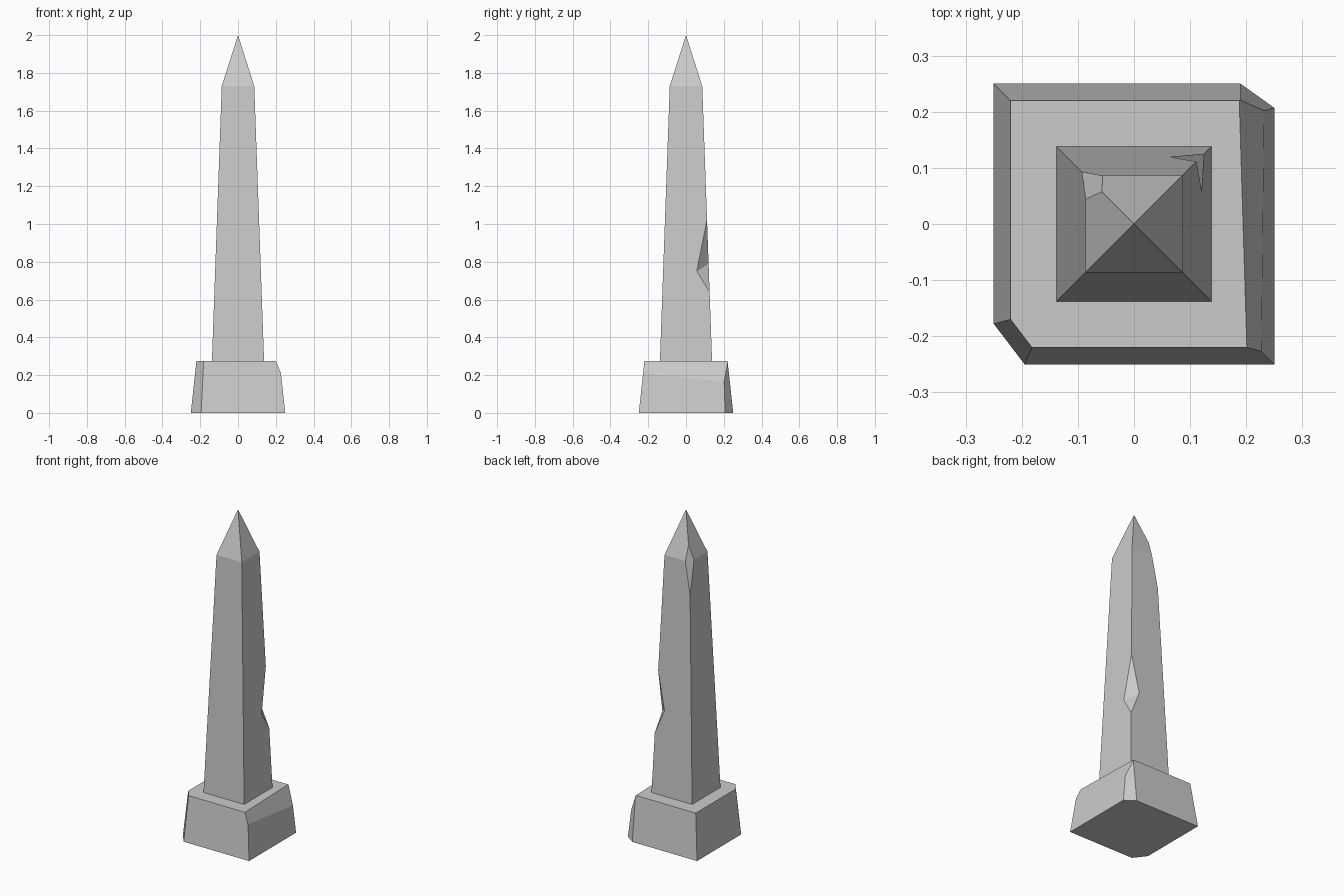
import bpy, bmesh
from mathutils import Vector

if "Cube" in bpy.data.objects:
    bpy.data.objects.remove(bpy.data.objects["Cube"])


def tapered(rings, apex=None):
    """Square rings (half width, z) stacked into a closed solid."""
    bm = bmesh.new()
    loops = [[bm.verts.new((sx * h, sy * h, z))
              for sx, sy in ((-1, -1), (1, -1), (1, 1), (-1, 1))] for h, z in rings]
    bm.faces.new(loops[0][::-1])
    for a, b in zip(loops, loops[1:]):
        for i in range(4):
            j = (i + 1) % 4
            bm.faces.new((a[i], a[j], b[j], b[i]))
    if apex is None:
        bm.faces.new(loops[-1])
    else:
        tip = bm.verts.new((0, 0, apex))
        for i in range(4):
            bm.faces.new((loops[-1][i], loops[-1][(i + 1) % 4], tip))
    return bm


def chip(bm, p, q, r, inside):
    """Slice off everything beyond the plane p-q-r and close the cut."""
    p, q, r = Vector(p), Vector(q), Vector(r)
    n = (q - p).cross(r - p).normalized()
    if n.dot(Vector(inside) - p) > 0:
        n = -n
    cut = bmesh.ops.bisect_plane(bm, geom=bm.verts[:] + bm.edges[:] + bm.faces[:], dist=1e-5,
                                 plane_co=p, plane_no=n, clear_outer=True)
    edges = [e for e in cut["geom_cut"] if isinstance(e, bmesh.types.BMEdge)]
    bmesh.ops.holes_fill(bm, edges=edges, sides=0)


def make(name, bm):
    bmesh.ops.recalc_face_normals(bm, faces=bm.faces[:])
    mesh = bpy.data.meshes.new(name)
    bm.to_mesh(mesh)
    bm.free()
    obj = bpy.data.objects.new(name, mesh)
    bpy.context.collection.objects.link(obj)
    return obj


# plinth with two chipped corners and a worn top edge
bm = tapered([(0.25, 0), (0.22, 0.275)])
centre = (0, 0, 0.12)
chip(bm, (0.227, -0.22, 0.21), (0.232, 0.2, 0.165), (0.201, -0.217, 0.275), centre)
chip(bm, (0.19, 0.25, 0), (0.25, 0.207, 0), (0.19, 0.22, 0.275), centre)
chip(bm, (-0.25, -0.178, 0), (-0.195, -0.25, 0), (-0.22, -0.17, 0.275), centre)
make("plinth", bm)

# tapered shaft with pointed cap, chipped at one shoulder
bm = tapered([(0.138, 0.275), (0.086, 1.73)], apex=2.0)
chip(bm, (-0.093, 0.093, 1.53), (-0.055, 0.087, 1.73), (-0.087, 0.043, 1.73), (0, 0, 1))
shaft = make("shaft", bm)

# wedge-shaped notch in the back right edge
points = [Vector(p) for p in ((0.111, 0.111, 1.02), (0.125, 0.125, 0.64),
                              (0.121, 0.057, 0.75), (0.063, 0.1195, 0.79))]
middle = (points[2] + points[3]) / 2
bm = bmesh.new()
v = [bm.verts.new(middle + (p - middle) * 1.5) for p in points]
for tri in ((0, 1, 2), (0, 1, 3), (0, 2, 3), (1, 2, 3)):
    bm.faces.new([v[i] for i in tri])
cutter = make("notch_cutter", bm)
cutter.hide_render = True
mod = shaft.modifiers.new("notch", 'BOOLEAN')
mod.operation = 'DIFFERENCE'
mod.solver = 'EXACT'
mod.object = cutter
bpy.context.view_layer.objects.active = shaft
bpy.ops.object.modifier_apply(modifier=mod.name)
bpy.data.objects.remove(cutter)
